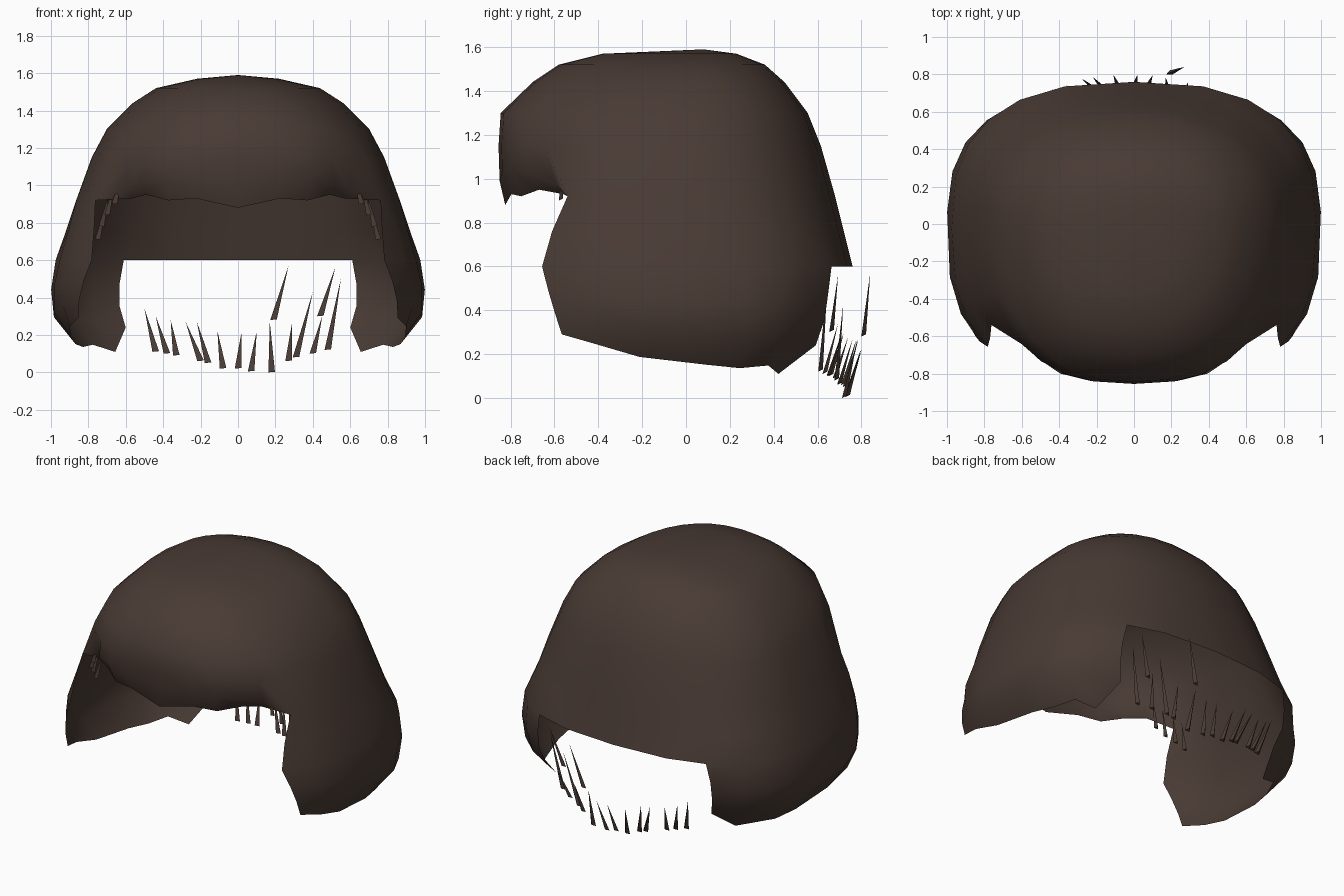
import bpy, bmesh, math
from mathutils import Vector

if "Cube" in bpy.data.objects:
    bpy.data.objects.remove(bpy.data.objects["Cube"])

mat = bpy.data.materials.new("dark_brown")
mat.diffuse_color = (0.066, 0.043, 0.034, 1)
mat.use_nodes = True
mat.node_tree.nodes["Principled BSDF"].inputs["Base Color"].default_value = mat.diffuse_color


def interp(table, v):
    """Linear lookup in rows of (key, values...), keys ascending."""
    if v <= table[0][0]:
        return table[0][1:]
    for a, b in zip(table, table[1:]):
        if v <= b[0]:
            k = (v - a[0]) / (b[0] - a[0])
            return tuple(p + (q - p) * k for p, q in zip(a[1:], b[1:]))
    return table[-1][1:]


# height -> half width, front depth, back depth, roundness exponent front / back
RINGS = [(.09, .82, .78, .52, 2.8, 2.7), (.15, .87, .80, .62, 2.8, 2.7), (.3, .99, .83, .71, 2.9, 2.7),
         (.45, 1.0, .85, .735, 2.9, 2.7), (.6, .975, .85, .76, 2.9, 2.6), (.8, .905, .85, .71, 2.8, 2.35),
         (1.0, .845, .85, .66, 2.6, 2.25), (1.15, .785, .855, .615, 2.5, 2.2),
         (1.3, .705, .845, .555, 2.4, 2.2), (1.44, .565, .70, .45, 2.3, 2.2),
         (1.52, .44, .58, .36, 2.3, 2.2), (1.57, .22, .38, .23, 2.2, 2.2)]
FRONT_EDGE = [(.28, 55), (.45, 51), (.62, 46), (.92, 57)]
SIDE_HEM = [(50, .29), (82, .16), (105, .135), (125, .155), (136, .09), (147, .24)]
FRINGE_HEM = [(0, .99), (18, 1.06), (36, 1.01), (57, .92)]
CORNER = 147


def shell(t, z):
    """Point on the hair shell; t in degrees, 0 = front, 180 = back."""
    w, f, b, nf, nb = interp(RINGS, z)
    s, c = max(0, math.sin(math.radians(t))), math.cos(math.radians(t))
    if s < 1e-6:
        s = 0
    n = nf if c > 0 else nb
    y = abs(c) ** (2 / n)
    return Vector((w * s ** (2 / n), -f * y if c > 0 else b * y, z))


def grid(bm, rows):
    vs = [[bm.verts.new(p) for p in r] for r in rows]
    for a, b in zip(vs, vs[1:]):
        for i in range(len(a) - 1):
            bm.faces.new((a[i], a[i + 1], b[i + 1], b[i]))
    return vs


def finish(bm, name, mirror=False):
    me = bpy.data.meshes.new(name)
    bm.to_mesh(me)
    bm.free()
    ob = bpy.data.objects.new(name, me)
    bpy.context.collection.objects.link(ob)
    me.materials.append(mat)
    if mirror:
        m = ob.modifiers.new("mirror", 'MIRROR')
        m.use_clip = True
        m.merge_threshold = 0.002
    return ob


def side_angles(z):
    a = interp(FRONT_EDGE, z)[0]
    return [a + (CORNER - a) * i / 7 for i in range(8)]


# Hair shell: right half, mirrored
bm = bmesh.new()
front = [57 * i / 5 for i in range(6)]
back = [CORNER + 33 * i / 2 for i in range(3)]
cols = front[:-1] + side_angles(.92) + back[1:]

# crown, fringe and upper back
rows = [[shell(t, z) for t in cols] for z in (1.57, 1.52, 1.44, 1.3, 1.15)]
rows.append([shell(t, interp(FRINGE_HEM, t)[0]) for t in cols])
for i, k in ((3, .97), (4, .91)):   # fringe dips inward at the temples
    rows[-1][i].x *= k
    rows[-1][i].y *= k
vs = grid(bm, rows)
top = bm.verts.new((0, .08, 1.59))
for a, b in zip(vs[0], vs[0][1:]):
    bm.faces.new((top, b, a))

# ragged tucked edge below the fringe
tuck = []
for p, z, k in zip(rows[-1], (.88, .93, .92, .95, .93, .92), (.97, .95, .94, .94, .95, 1)):
    tuck.append(Vector((p.x * k, p.y * k, z)))
grid(bm, [rows[-1][:6], tuck])

# sides and back down to the nape hem
grid(bm, [[shell(t, z) for t in side_angles(z) + back[1:]] for z in (.92, .76, .6)])

# side locks hanging below the nape hem
lower = []
for k in (0, .35, .68, 1):
    r = []
    for i, t0 in enumerate(side_angles(.6)):
        z = .6 + (interp(SIDE_HEM, t0)[0] - .6) * k
        r.append(shell(side_angles(z)[i], z))
    lower.append(r)
grid(bm, lower)
bmesh.ops.remove_doubles(bm, verts=bm.verts, dist=0.002)
bmesh.ops.recalc_face_normals(bm, faces=bm.faces)
if sum(f.normal.z for f in bm.faces) < 0:
    bmesh.ops.reverse_faces(bm, faces=bm.faces)
for f in bm.faces:
    f.smooth = True
finish(bm, "hair_shell", True)


def strand(bm, tip, end, width):
    """Thin three-sided strand, pointed at the tip."""
    tip, end = Vector(tip), Vector(end)
    base = [bm.verts.new(end + Vector(d) * width) for d in ((-.5, 0, 0), (.5, 0, .1), (0, .6, .3))]
    v = bm.verts.new(tip)
    for i in range(3):
        bm.faces.new((base[i], base[(i + 1) % 3], v))
    bm.faces.new(base[::-1])


# Loose strands at the nape: tip x, tip z, lower x, lower z
NAPE = [(-.5, .34, -.44, .11), (-.44, .3, -.38, .1), (-.36, .28, -.33, .09), (-.28, .27, -.2, .06),
        (-.22, .27, -.16, .05), (-.11, .22, -.08, .02), (.02, .22, 0, .02), (.1, .22, .07, .005),
        (.17, .27, .18, .0), (.27, .57, .19, .28), (.29, .27, .27, .06), (.4, .43, .31, .08),
        (.45, .3, .4, .1), (.52, .56, .44, .3), (.55, .5, .48, .12)]
bm = bmesh.new()
for x1, z1, x0, z0 in NAPE:
    y0 = .73 - .55 * x0 * x0
    if z0 > .2:                     # the two high strands stand further out
        y0 += .09 if x0 < .3 else .03
    strand(bm, (x1, y0 + (.07 if z1 < .4 else .04), z1), (x0, y0, z0), .035)
finish(bm, "nape_strands")

# Loose strands at the temples
bm = bmesh.new()
for x, y, z in ((.66, -.58, .9), (.7, -.54, .84), (.73, -.48, .78), (.75, -.42, .71)):
    strand(bm, (x - .04, y + .02, z + .17), (x, y, z), .03)
finish(bm, "temple_strands", True)
